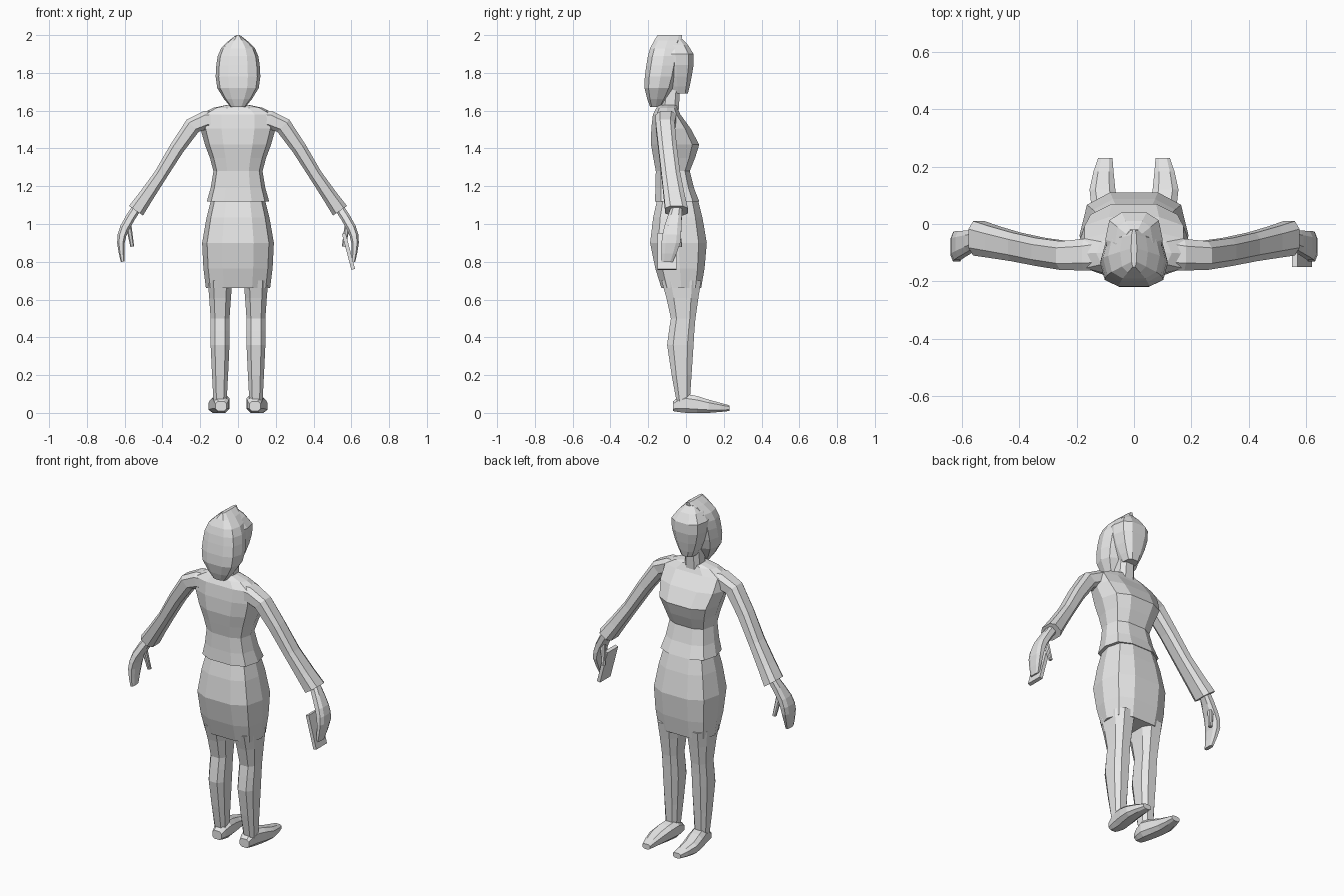
import bpy, bmesh, math
from mathutils import Vector

cube = bpy.data.objects.get("Cube")
if cube:
    bpy.data.objects.remove(cube, do_unlink=True)

SHADE = 0.8
grey = bpy.data.materials.new("plain_grey")
grey.use_nodes = True
grey.diffuse_color = (SHADE, SHADE, SHADE, 1)
shader = grey.node_tree.nodes["Principled BSDF"]
shader.inputs["Base Color"].default_value = grey.diffuse_color

X, Y, Z = Vector((1, 0, 0)), Vector((0, 1, 0)), Vector((0, 0, 1))


def outline(sides, turn=0):
    """A squared-off regular polygon that fills the unit box."""
    def squarish(value):
        return math.copysign(abs(value) ** 0.7, value)

    angles = [math.tau * (i + turn) / sides for i in range(sides)]
    points = [(squarish(math.cos(a)), squarish(math.sin(a))) for a in angles]
    wide = max(p for p, q in points)
    deep = max(q for p, q in points)
    return [(p / wide, q / deep) for p, q in points]


BODY = outline(10)
LIMB = outline(8, turn=0.5)
PLATE = outline(4, turn=0.5)


def refine(keys):
    """Insert a smoothly interpolated row between each pair of key rows."""
    rows = [keys[0]]
    last = len(keys) - 1
    for i in range(last):
        before, start = keys[max(i - 1, 0)], keys[i]
        end, after = keys[i + 1], keys[min(i + 2, last)]
        rows.append([(9 * (b + c) - a - d) / 16
                     for a, b, c, d in zip(before, start, end, after)])
        rows.append(end)
    return rows


def upright(*keys, centre=0):
    """Level rings from: height, half width, back, front."""
    return [(Vector((centre, (back + front) / 2, height)), X * half, Y * (front - back) / 2)
            for height, half, back, front in refine(keys)]


def lengthwise(*keys):
    """Rings facing the toes from: y, centre x, half width, bottom, top."""
    return [(Vector((centre, y, (bottom + top) / 2)), X * half, Z * (top - bottom) / 2)
            for y, centre, half, bottom, top in refine(keys)]


def along(*keys):
    """Rings square to a hanging path from: x, y, z, half thickness, half depth."""
    rows = refine(keys)
    path = [Vector(row[:3]) for row in rows]
    rings = []
    for i, (x, y, z, thickness, depth) in enumerate(rows):
        direction = path[min(i + 1, len(path) - 1)] - path[max(i - 1, 0)]
        across = direction.cross(Y).normalized()
        rings.append((path[i], across * thickness, Y * depth))
    return rings


def loft(name, rings, profile, side=1):
    """Skin the rings into a closed flat-shaded part; side -1 mirrors it."""
    bm = bmesh.new()
    loops = []
    for centre, across, depth in rings:
        loop = []
        for p, q in profile:
            point = centre + across * p + depth * q
            loop.append(bm.verts.new((point.x * side, point.y, point.z)))
        loops.append(loop)
    for lower, upper in zip(loops, loops[1:]):
        for i in range(len(profile)):
            bm.faces.new((lower[i - 1], lower[i], upper[i], upper[i - 1]))
    bm.faces.new(loops[0])
    bm.faces.new(loops[-1])
    bmesh.ops.recalc_face_normals(bm, faces=bm.faces)
    mesh = bpy.data.meshes.new(name)
    bm.to_mesh(mesh)
    bm.free()
    mesh.materials.append(grey)
    bpy.context.collection.objects.link(bpy.data.objects.new(name, mesh))


# Clothes on the trunk
skirt = upright((1.14, .14, -.15, .06), (.9, .19, -.19, .11), (.66, .17, -.13, .08))
loft("skirt", skirt, BODY)

shirt = upright((1.12, .165, -.165, .07), (1.28, .13, -.16, .02), (1.42, .175, -.185, .07),
                (1.58, .2, -.175, -.03), (1.63, .06, -.14, -.05))
loft("shirt", shirt, BODY)

# Neck, head and long hair
neck = upright((1.58, .05, -.14, -.04), (1.74, .045, -.12, -.03))
loft("neck", neck, LIMB)

head = upright((1.69, .04, -.09, .01), (1.78, .08, -.13, .03),
               (1.9, .1, -.15, .04), (1.98, .03, -.13, -.02))
loft("head", head, BODY)

hair = upright((1.62, .04, -.19, -.13), (1.72, .11, -.22, -.07), (1.84, .115, -.21, -.04),
               (1.93, .09, -.19, -.03), (2, .01, -.15, -.02))
loft("hair", hair, BODY)

# Limbs, built once and mirrored
leg = upright((.7, .065, -.13, .08), (.5, .05, -.08, .05), (.36, .05, -.1, .04),
              (.06, .035, -.05, .02), centre=.095)
shoe = lengthwise((-.07, .09, .03, .01, .06), (0, .09, .045, 0, .1),
                  (.12, .11, .045, 0, .07), (.23, .1, .025, .01, .04))
sleeve = along((.12, -.1, 1.55, .05, .06), (.24, -.11, 1.52, .045, .05),
               (.41, -.08, 1.26, .035, .05), (.54, -.05, 1.07, .045, .06))
hand = along((.54, -.05, 1.08, .025, .03), (.6, -.07, .98, .025, .045),
             (.62, -.08, .9, .02, .05), (.61, -.1, .8, .01, .03))
thumb = along((.58, -.05, 1, .015, .015), (.56, -.03, .88, .01, .01))

limbs = {"leg": leg, "shoe": shoe, "sleeve": sleeve, "hand": hand, "thumb": thumb}
for prefix, side in (("left", 1), ("right", -1)):
    for part, rings in limbs.items():
        loft(prefix + "_" + part, rings, LIMB, side)

# Thin slab held in the left hand
slab = along((.56, -.1, .95, .01, .05), (.61, -.1, .76, .01, .05))
loft("held_slab", slab, PLATE)
